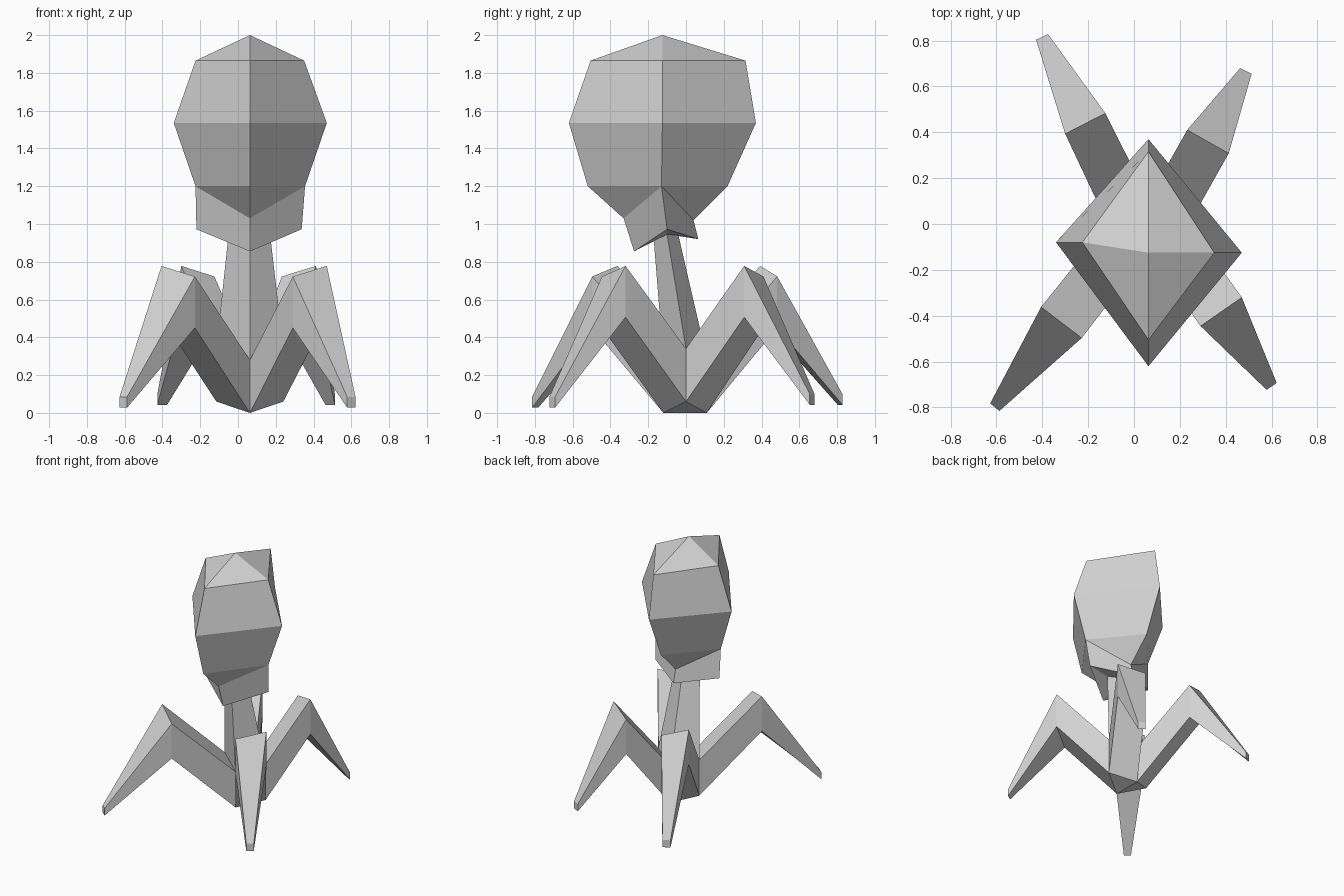
import bpy, bmesh

if "Cube" in bpy.data.objects:
    bpy.data.objects.remove(bpy.data.objects["Cube"])

grey = bpy.data.materials.new("plain grey")
grey.diffuse_color = (0.65, 0.65, 0.65, 1)
grey.use_nodes = True
grey.node_tree.nodes["Principled BSDF"].inputs["Base Color"].default_value = grey.diffuse_color


def finish(name, bm):
    bmesh.ops.remove_doubles(bm, verts=bm.verts[:], dist=0.001)
    bmesh.ops.recalc_face_normals(bm, faces=bm.faces[:])
    mesh = bpy.data.meshes.new(name)
    bm.to_mesh(mesh)
    bm.free()
    mesh.materials.append(grey)
    obj = bpy.data.objects.new(name, mesh)
    bpy.context.collection.objects.link(obj)
    return obj


def loft(name, rings, cap_end=False):
    """Skin a chain of four-point rings."""
    bm = bmesh.new()
    loops = [[bm.verts.new(p) for p in ring] for ring in rings]
    for lo, hi in zip(loops, loops[1:]):
        for i in range(4):
            j = (i + 1) % 4
            bm.faces.new((lo[i], lo[j], hi[j], hi[i]))
    if cap_end:
        bm.faces.new(loops[-1])
    return finish(name, bm)


CX = 0.063


def diamond(front, back, left, right):
    """Ring from front/back (y, z) and left/right (x, y, z)."""
    return [(CX, *front), right, (CX, *back), left]


# Head: apex, three wide rings, then collar and its recessed underside
neck_top = diamond((-0.17, 0.91), (-0.04, 0.94), (-0.05, -0.10, 0.945), (0.17, -0.10, 0.945))
low_left, low_right = (-0.225, -0.11, 1.20), (0.355, -0.13, 1.20)
loft("head", [
    [(CX, -0.125, 2.0)] * 4,
    diamond((-0.505, 1.865), (0.315, 1.865), (-0.225, -0.08, 1.865), (0.35, -0.125, 1.865)),
    diamond((-0.62, 1.535), (0.37, 1.535), (-0.34, -0.08, 1.535), (0.47, -0.125, 1.535)),
    diamond((-0.52, 1.20), (0.22, 1.20), low_left, low_right),
    diamond((-0.33, 1.03), (0.04, 1.02), low_left, low_right),
    diamond((-0.275, 0.855), (0.065, 0.92), (-0.22, -0.10, 0.972), (0.337, -0.10, 0.972)),
    neck_top,
])

# Neck: flares down to the hub
hub_top = diamond((-0.12, 0.28), (0.11, 0.29), (-0.115, 0, 0.34), (0.24, 0, 0.34))
hub_low = diamond((-0.12, 0.0), (0.11, 0.0), (-0.115, 0, 0.06), (0.24, 0, 0.06))
loft("neck", [neck_top, hub_top])

# Hub underside: two facets meeting on a front-to-back ridge
bm = bmesh.new()
f, r, b, l = [bm.verts.new(p) for p in hub_low]
bm.faces.new((f, b, r))
bm.faces.new((f, l, b))
hub = finish("hub_underside", bm)
if hub.data.polygons[0].normal.z > 0:
    hub.data.flip_normals()


def section(a, b, za, zb, depth):
    """Upright leg section between plan points a and b."""
    return [(*a, za), (*b, zb), (*b, zb - depth), (*a, za - depth)]


# Legs: hub corners, knee plan points, foot plan points, foot height
legs = {
    "front_left_leg": (0, 3, (-0.228, -0.497), (-0.405, -0.362), (-0.587, -0.815), (-0.627, -0.782), 0.085),
    "front_right_leg": (0, 1, (0.29, -0.445), (0.47, -0.32), (0.578, -0.723), (0.622, -0.693), 0.085),
    "back_right_leg": (2, 1, (0.232, 0.41), (0.413, 0.308), (0.463, 0.68), (0.513, 0.655), 0.10),
    "back_left_leg": (2, 3, (-0.125, 0.483), (-0.30, 0.393), (-0.375, 0.828), (-0.427, 0.803), 0.10),
}
for name, (i, j, knee_a, knee_b, foot_a, foot_b, z) in legs.items():
    loft(name, [
        [hub_top[i], hub_top[j], hub_low[j], hub_low[i]],
        section(knee_a, knee_b, 0.722, 0.778, 0.272),
        section(foot_a, foot_b, z, z, 0.057),
    ], cap_end=True)
